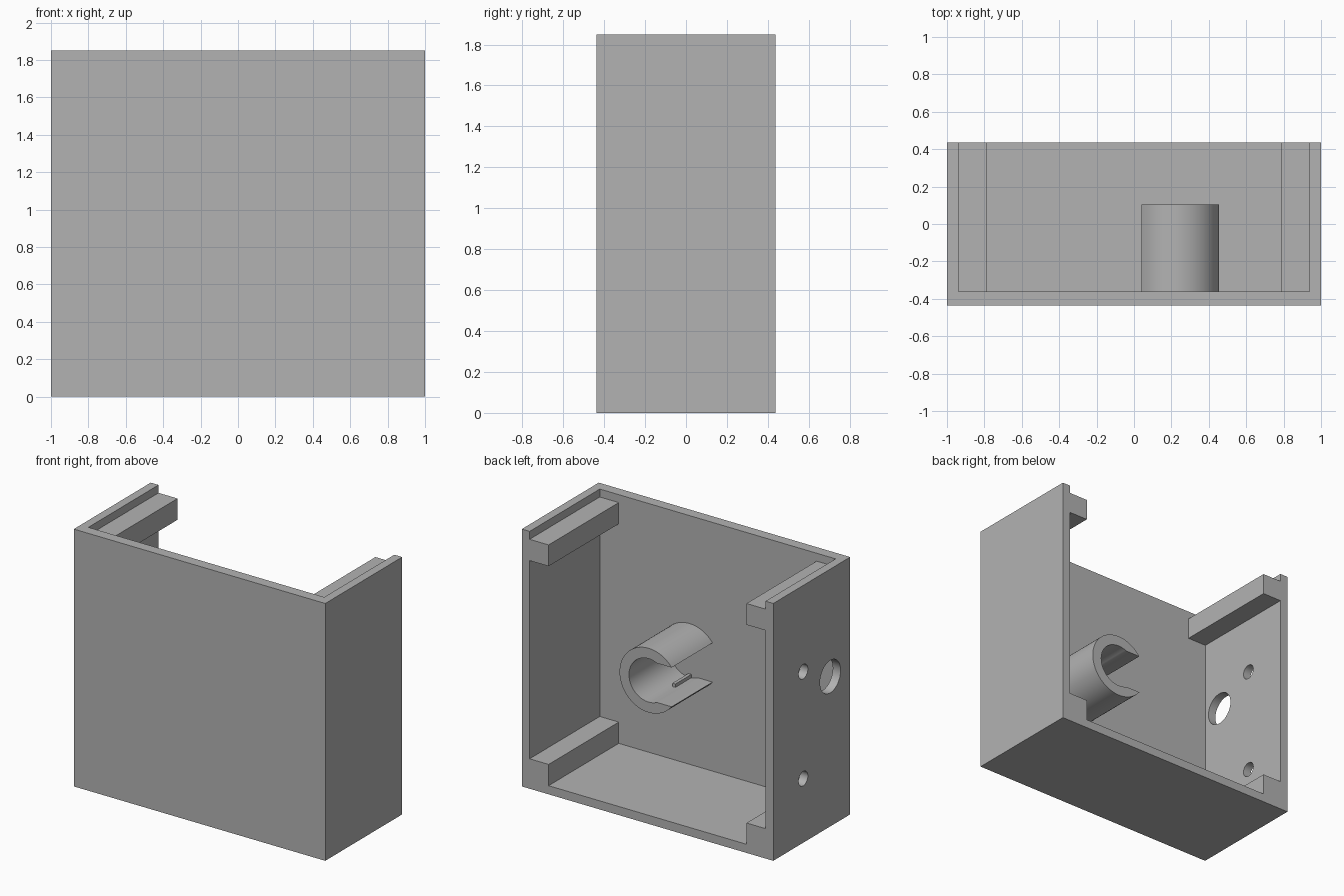
import bpy, bmesh, math
from mathutils import Vector

if "Cube" in bpy.data.objects:
    bpy.data.objects.remove(bpy.data.objects["Cube"])

DEPTH, HEIGHT = 0.437, 1.85      # half depth, full height
INNER_FRONT = -0.36              # inside face of the front wall

grey = bpy.data.materials.new("plain grey")
grey.use_nodes = True
grey.diffuse_color = (0.45, 0.45, 0.45, 1)
grey.node_tree.nodes["Principled BSDF"].inputs["Base Color"].default_value = (0.45, 0.45, 0.45, 1)


def extrude_profile(name, points, y0, y1):
    """Solid made from an x-z outline, extruded along y."""
    bm = bmesh.new()
    face = bm.faces.new([bm.verts.new((x, y0, z)) for x, z in points])
    new = bmesh.ops.extrude_face_region(bm, geom=[face])["geom"]
    verts = [g for g in new if isinstance(g, bmesh.types.BMVert)]
    bmesh.ops.translate(bm, verts=verts, vec=Vector((0, y1 - y0, 0)))
    bmesh.ops.recalc_face_normals(bm, faces=bm.faces)
    mesh = bpy.data.meshes.new(name)
    bm.to_mesh(mesh)
    bm.free()
    mesh.materials.append(grey)
    obj = bpy.data.objects.new(name, mesh)
    bpy.context.collection.objects.link(obj)
    return obj


def rect(x0, x1, z0, z1):
    return [(x0, z0), (x1, z0), (x1, z1), (x0, z1)]


def cut(target, cutter):
    """Subtract the cutter and remove it."""
    mod = target.modifiers.new("cut", "BOOLEAN")
    mod.operation, mod.solver, mod.object = "DIFFERENCE", "EXACT", cutter
    bpy.ops.object.select_all(action="DESELECT")
    bpy.context.view_layer.objects.active = target
    target.select_set(True)
    bpy.ops.object.modifier_apply(modifier=mod.name)
    bpy.data.objects.remove(cutter)


def smooth(obj):
    bpy.ops.object.select_all(action="DESELECT")
    bpy.context.view_layer.objects.active = obj
    obj.select_set(True)
    bpy.ops.object.shade_smooth_by_angle(angle=math.radians(30))


# Housing: block hollowed from the back and top, leaving four corner rails
housing = extrude_profile("housing", rect(-1, 1, 0, HEIGHT), -DEPTH, DEPTH)
wall, rail = 0.938, 0.787
half = [(wall, 2), (wall, 1.793), (rail, 1.793), (rail, 1.64),
        (wall, 1.64), (wall, 0.215), (rail, 0.215), (rail, 0.062)]
outline = half + [(-x, z) for x, z in reversed(half)]
cut(housing, extrude_profile("cavity_cutter", outline, INNER_FRONT, 0.6))

# Round holes through the right side wall
for y, z, radius in [(0.096, 1.23, 0.052), (0.096, 0.461, 0.052), (-0.211, 1.077, 0.117)]:
    bpy.ops.mesh.primitive_cylinder_add(vertices=48, radius=radius, depth=0.3,
                                        location=(-1, y, z), rotation=(0, math.pi / 2, 0))
    hole = bpy.context.object
    hole.data.materials.append(grey)
    cut(housing, hole)
smooth(housing)

# Clip: tube on the front wall with a slot open to the side
CX, CZ, OUTER, INNER, SLOT = 0.224, 0.843, 0.231, 0.156, 0.141


def arc(radius, steps):
    """Arc from the upper slot edge round to the lower one."""
    start = math.pi - math.asin(SLOT / radius)
    angles = [start * (1 - 2 * i / steps) for i in range(steps + 1)]
    return [(CX + radius * math.cos(a), CZ + radius * math.sin(a)) for a in angles]


clip = extrude_profile("tube_clip", arc(OUTER, 56) + arc(INNER, 56)[::-1],
                       INNER_FRONT, 0.105)
smooth(clip)

# Small rib on the floor of the clip
extrude_profile("clip_rib", rect(0.21, 0.234, 0.68, 0.712), INNER_FRONT, -0.18)
